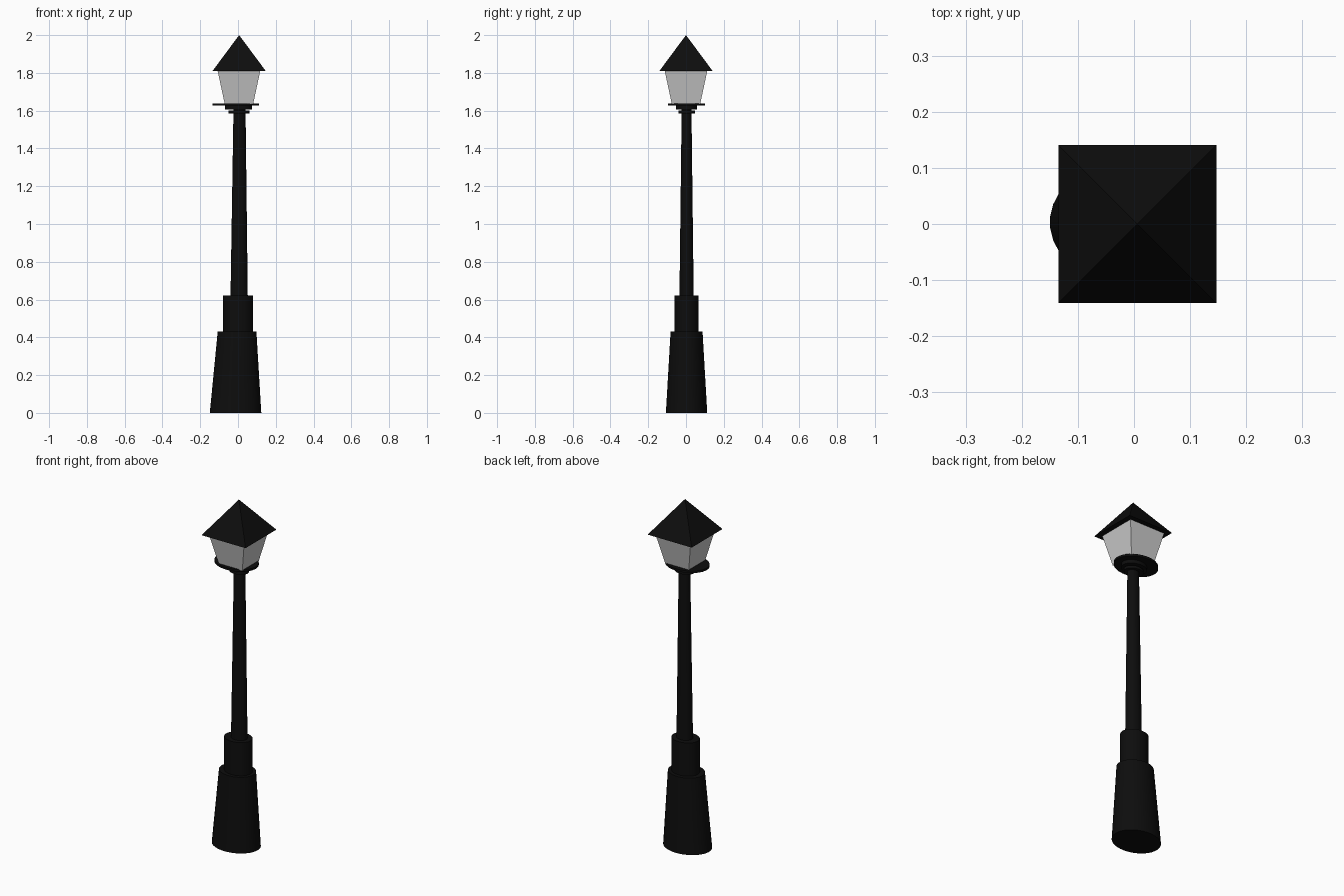
import bpy, bmesh, math

cube = bpy.data.objects.get("Cube")
if cube:
    bpy.data.objects.remove(cube, do_unlink=True)


def material(name, value):
    mat = bpy.data.materials.new(name)
    mat.use_nodes = True
    colour = (value, value, value, 1)
    mat.diffuse_color = colour
    mat.node_tree.nodes["Principled BSDF"].inputs["Base Color"].default_value = colour
    return mat


black = material("black iron", 0.004)
glass = material("pale glass", 0.6)


def loft(name, mat, sides, low, high, smooth=True):
    """Closed tapered solid; each end is (centre x, centre y, radius x, radius y, z)."""
    bm = bmesh.new()
    turn = math.pi / sides
    rings = []
    for cx, cy, rx, ry, z in (low, high):
        rings.append([bm.verts.new((cx + rx * math.cos(turn * (2 * i + 1)),
                                    cy + ry * math.sin(turn * (2 * i + 1)), z))
                      for i in range(sides)])
    a, b = rings
    for i in range(sides):
        j = (i + 1) % sides
        bm.faces.new((a[i], a[j], b[j], b[i]))
    bm.faces.new(a[::-1])
    bm.faces.new(b)
    bmesh.ops.remove_doubles(bm, verts=bm.verts, dist=1e-5)
    bmesh.ops.recalc_face_normals(bm, faces=bm.faces)
    mesh = bpy.data.meshes.new(name)
    bm.to_mesh(mesh)
    bm.free()
    mesh.materials.append(mat)
    obj = bpy.data.objects.new(name, mesh)
    bpy.context.collection.objects.link(obj)
    if smooth:
        bpy.ops.object.select_all(action="DESELECT")
        obj.select_set(True)
        bpy.context.view_layer.objects.active = obj
        bpy.ops.object.shade_smooth_by_angle(angle=math.radians(30))
    return obj


def round_part(name, low, high):
    return loft(name, black, 32, low, high)


# Slightly oval post, stacked from the ground up
round_part("base", (-.013, .003, .137, .11, 0), (-.005, .003, .103, .085, .43))
round_part("collar", (0, .003, .079, .064, .42), (0, .003, .079, .064, .622))
round_part("pole", (.006, .003, .046, .038, .61), (.008, .003, .032, .026, 1.61))
round_part("lower_ring", (.005, .003, .055, .044, 1.585), (.005, .003, .055, .044, 1.6))
round_part("upper_ring", (.002, .003, .072, .056, 1.607), (.002, .003, .072, .056, 1.627))
round_part("tray", (-.011, .003, .124, .099, 1.627), (-.011, .003, .124, .099, 1.639))

# Square lantern and pyramid roof
R = math.sqrt(2)
loft("lantern_glass", glass, 4, (.005, 0, .075 * R, .075 * R, 1.635),
     (.005, 0, .113 * R, .113 * R, 1.812), smooth=False)


# Pyramid built as a four-sided cone
bpy.ops.mesh.primitive_cone_add(vertices=4, radius1=.141 * R, radius2=0, depth=.19,
                                location=(.006, 0, 1.905), rotation=(0, 0, math.pi / 4))
roof = bpy.context.object
roof.name = "roof"
roof.data.materials.append(black)
